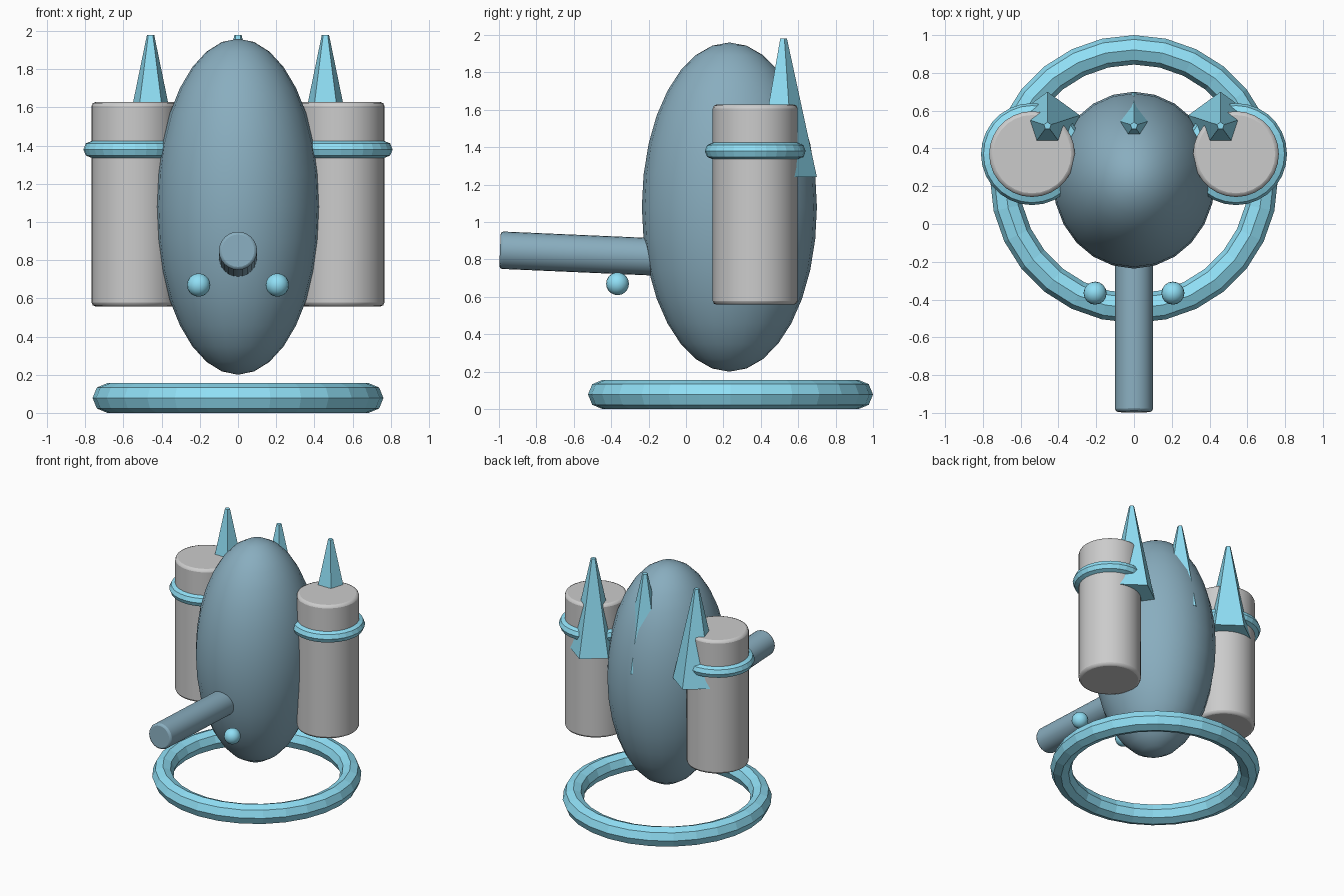
import bpy, math

if "Cube" in bpy.data.objects:
    bpy.data.objects.remove(bpy.data.objects["Cube"])


def material(name, rgb):
    m = bpy.data.materials.new(name)
    m.diffuse_color = (*rgb, 1)
    m.use_nodes = True
    m.node_tree.nodes["Principled BSDF"].inputs["Base Color"].default_value = m.diffuse_color
    return m


SLATE = material("slate_blue", (0.25, 0.42, 0.52))
SKY = material("sky_blue", (0.28, 0.74, 0.92))


def finish(name, mat=None, smooth=False, bevel=0):
    ob = bpy.context.object
    ob.name = name
    if mat:
        ob.data.materials.append(mat)
    if smooth:
        bpy.ops.object.transform_apply(location=False, rotation=False, scale=True)
        bpy.ops.object.shade_smooth_by_angle(angle=math.radians(35))
    if bevel:
        mod = ob.modifiers.new("soft_rim", 'BEVEL')
        mod.width = bevel
        mod.segments = 2
        mod.limit_method = 'ANGLE'
        mod.angle_limit = math.radians(50)
    return ob


def spike(name, x):
    # five-sided fin spike, one corner pointing backwards
    bpy.ops.mesh.primitive_cone_add(vertices=5, radius1=0.18, radius2=0.02, depth=0.74,
                                    location=(x, 0.52, 1.61))
    finish(name, SKY)


# egg-shaped body
bpy.ops.mesh.primitive_uv_sphere_add(segments=24, ring_count=16, radius=1, location=(0, 0.232, 1.08))
bpy.context.object.scale = (0.43, 0.468, 0.88)
finish("body", SLATE, smooth=True)

# barrel, dropping slightly towards the body
bpy.ops.mesh.primitive_cylinder_add(vertices=24, radius=0.1, depth=1.0, location=(0, -0.495, 0.828),
                                    rotation=(math.radians(90 - 2.5), 0, 0))
finish("barrel", SLATE, smooth=True, bevel=0.015)

# hover ring
bpy.ops.mesh.primitive_torus_add(major_radius=0.684, minor_radius=0.078, major_segments=28,
                                 minor_segments=8, location=(0, 0.238, 0.078))
finish("hover_ring", SKY)

# tanks, straps, lamps and spikes on both sides
for side, s in (("left", -1), ("right", 1)):
    bpy.ops.mesh.primitive_cylinder_add(vertices=28, radius=0.227, depth=1.07,
                                        location=(s * 0.54, 0.37, 1.093))
    finish(side + "_tank", smooth=True, bevel=0.02)
    bpy.ops.mesh.primitive_torus_add(major_radius=0.225, minor_radius=0.045, major_segments=28,
                                     minor_segments=8, location=(s * 0.54, 0.37, 1.38))
    finish(side + "_tank_strap", SKY)
    bpy.ops.mesh.primitive_uv_sphere_add(segments=16, ring_count=10, radius=0.061,
                                         location=(s * 0.206, -0.366, 0.67))
    finish(side + "_lamp", SKY, smooth=True)
    spike(side + "_spike", s * 0.458)

# middle spike
spike("middle_spike", 0)
